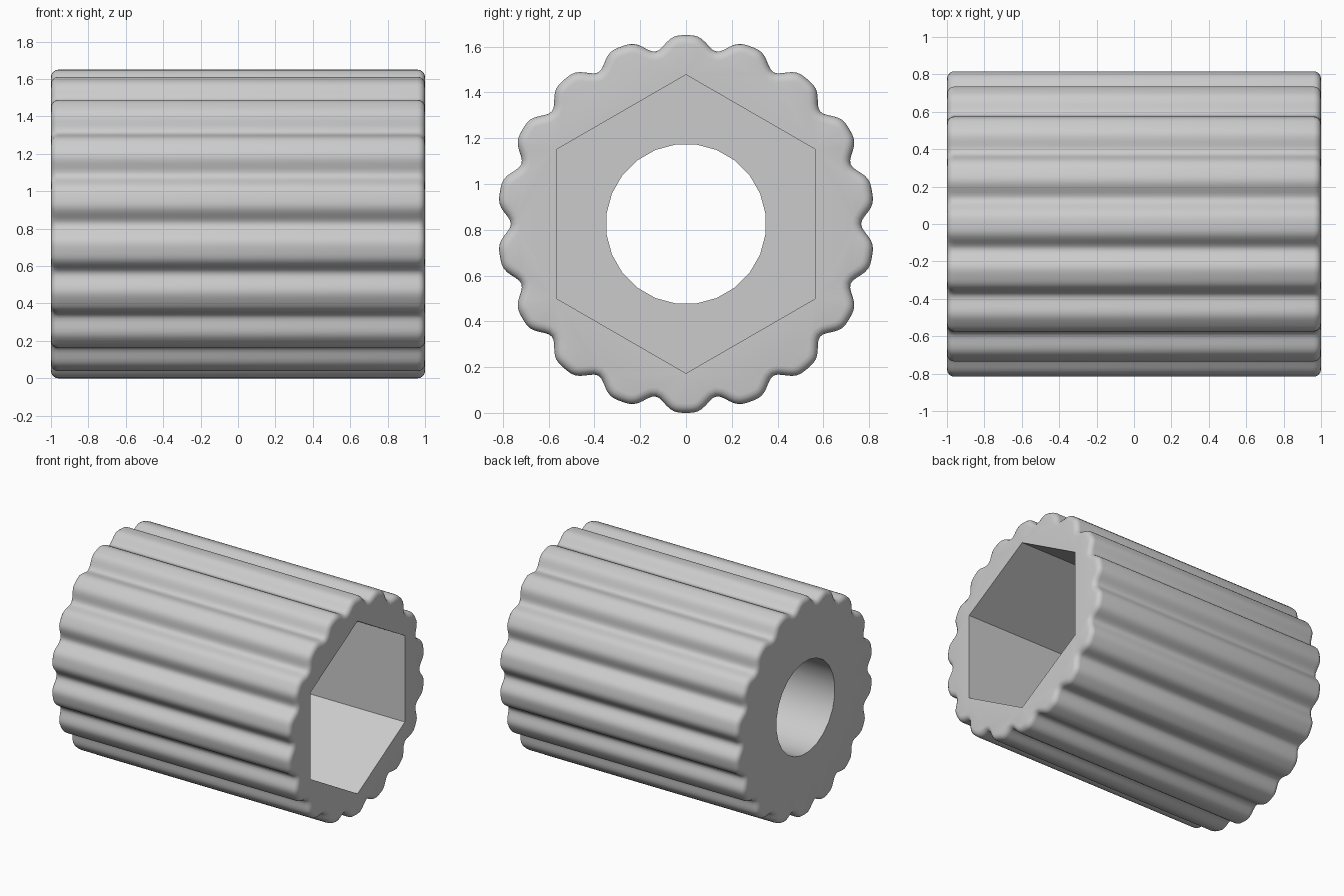
import bpy, bmesh
from math import sin, cos, pi, radians, hypot

cube = bpy.data.objects.get("Cube")
if cube:
    bpy.data.objects.remove(cube, do_unlink=True)

CENTRE_Z = 0.825
TEETH = 18
STEPS = 16          # points per tooth
BEVEL = 0.04
SOCKET_END = -0.15  # x of the socket floor

mat = bpy.data.materials.new("light grey")
mat.use_nodes = True
grey = (0.6, 0.6, 0.6, 1)
mat.diffuse_color = grey
mat.node_tree.nodes["Principled BSDF"].inputs["Base Color"].default_value = grey

bm = bmesh.new()


def ring(x, points):
    """Closed loop of vertices in the plane at x, from (y, z) points."""
    verts = [bm.verts.new((x, y, CENTRE_Z + z)) for y, z in points]
    for i in range(len(verts)):
        bm.edges.new((verts[i - 1], verts[i]))
    return verts


def polygon(count, radius, turn=0.0):
    angles = [2 * pi * (i + turn) / count for i in range(count)]
    return [(radius * sin(a), radius * cos(a)) for a in angles]


def grip_point(a):
    """Broad round teeth separated by narrower scallops."""
    r = 0.825 - 0.06 * sin(TEETH * a / 2) ** 4
    return r * sin(a), r * cos(a)


def grip_outline(inset):
    """Grip contour moved inwards at right angles to itself."""
    count = TEETH * STEPS
    points = []
    for i in range(count):
        a = 2 * pi * i / count
        (y, z), (y0, z0), (y1, z1) = (grip_point(a + d) for d in (0, -0.001, 0.001))
        dy, dz = y1 - y0, z1 - z0
        length = hypot(dy, dz)
        points.append((y + inset * dz / length, z - inset * dy / length))
    return points


def skin(a, b):
    for i in range(len(a)):
        bm.faces.new((a[i - 1], a[i], b[i], b[i - 1]))


def annulus(a, b):
    edges = [bm.edges.get((r[i - 1], r[i])) for r in (a, b) for i in range(len(r))]
    bmesh.ops.triangle_fill(bm, use_beauty=True, edges=edges)


# Scalloped grip with rounded ends
arc = [radians(d) for d in (90, 67.5, 45, 22.5, 0)]
section = [(-1 + BEVEL * (1 - sin(t)), BEVEL * (1 - cos(t))) for t in arc]
section += [(-x, d) for x, d in reversed(section)]
section.sort()
rings = [ring(x, grip_outline(d)) for x, d in section]
for a, b in zip(rings, rings[1:]):
    skin(a, b)

# Hexagonal socket on one end, round bore through to the other
hex_mouth, hex_floor = [ring(x, polygon(6, 0.652)) for x in (1, SOCKET_END)]
bore_in, bore_out = [ring(x, polygon(24, 0.35, 0.5)) for x in (SOCKET_END, -1)]
skin(hex_mouth, hex_floor)
skin(bore_in, bore_out)

# Flat end faces and socket floor
annulus(rings[-1], hex_mouth)
annulus(hex_floor, bore_in)
annulus(rings[0], bore_out)

bmesh.ops.recalc_face_normals(bm, faces=bm.faces)
mesh = bpy.data.meshes.new("grip_knob")
bm.to_mesh(mesh)
bm.free()
mesh.materials.append(mat)
knob = bpy.data.objects.new("grip_knob", mesh)
bpy.context.collection.objects.link(knob)

bpy.ops.object.select_all(action="DESELECT")
knob.select_set(True)
bpy.context.view_layer.objects.active = knob
bpy.ops.object.shade_smooth_by_angle(angle=radians(35))
